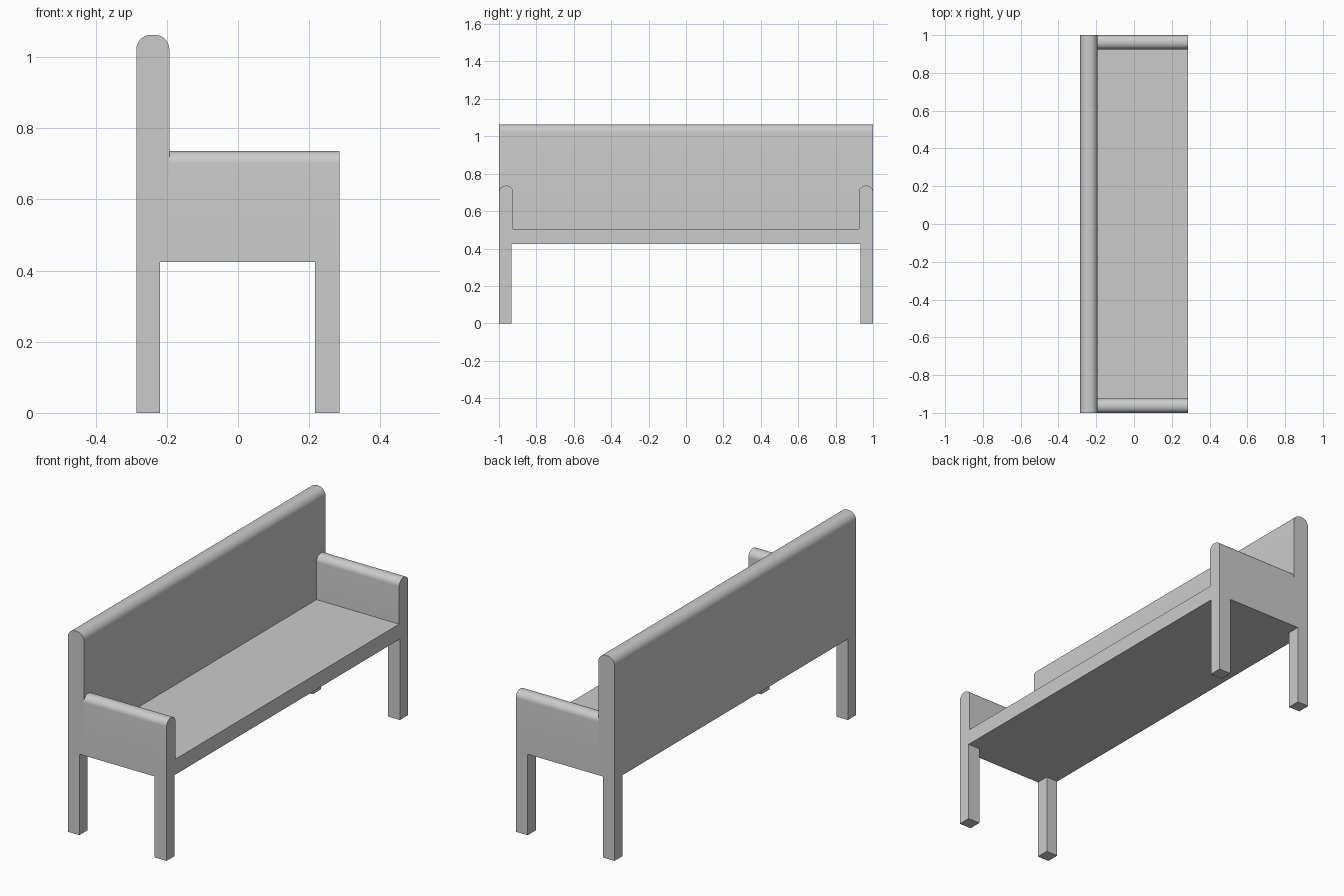
import bpy, bmesh
from math import radians

cube = bpy.data.objects.get("Cube")
if cube:
    bpy.data.objects.remove(cube, do_unlink=True)

grey = bpy.data.materials.new("light_grey")
grey.use_nodes = True
COLOUR = (0.6, 0.6, 0.6, 1)
grey.diffuse_color = COLOUR
grey.node_tree.nodes["Principled BSDF"].inputs["Base Color"].default_value = COLOUR


def block(name, x, y, z, round_axis=None, radius=0.0):
    """Box between min/max pairs; optionally round its two top edges along one axis."""
    bm = bmesh.new()
    bmesh.ops.create_cube(bm, size=1)
    for v in bm.verts:
        v.co = [r[0] if c < 0 else r[1] for c, r in zip(v.co, (x, y, z))]
    if round_axis is not None:
        edges = [e for e in bm.edges
                 if all(v.co.z > z[1] - 1e-4 for v in e.verts)
                 and abs(e.verts[0].co[round_axis] - e.verts[1].co[round_axis]) > 1e-4]
        bmesh.ops.bevel(bm, geom=edges, offset=radius, segments=10,
                        profile=0.5, affect='EDGES')
    mesh = bpy.data.meshes.new(name)
    bm.to_mesh(mesh)
    bm.free()
    mesh.materials.append(grey)
    obj = bpy.data.objects.new(name, mesh)
    bpy.context.collection.objects.link(obj)
    if round_axis is not None:
        bpy.ops.object.select_all(action='DESELECT')
        obj.select_set(True)
        bpy.context.view_layer.objects.active = obj
        bpy.ops.object.shade_smooth_by_angle(angle=radians(35))
    return obj


BACK, FRONT, JOIN = -0.286, 0.286, -0.193
UNDER, SEAT_TOP = 0.424, 0.505

# Seat and rounded backrest
block("seat", (JOIN, FRONT), (-0.925, 0.925), (UNDER, SEAT_TOP))
block("backrest", (BACK, JOIN), (-1, 1), (UNDER, 1.063), 1, 0.042)

# Armrests and legs at both ends
for side, s in (("left", 1), ("right", -1)):
    def span(a, b):
        return tuple(sorted((a * s, b * s)))
    block(f"{side}_armrest", (JOIN, FRONT), span(0.925, 1), (UNDER, 0.736), 0, 0.035)
    block(f"{side}_front_leg", (0.217, FRONT), span(0.932, 1), (0, UNDER))
    block(f"{side}_back_leg", (BACK, -0.219), span(0.932, 1), (0, UNDER))
